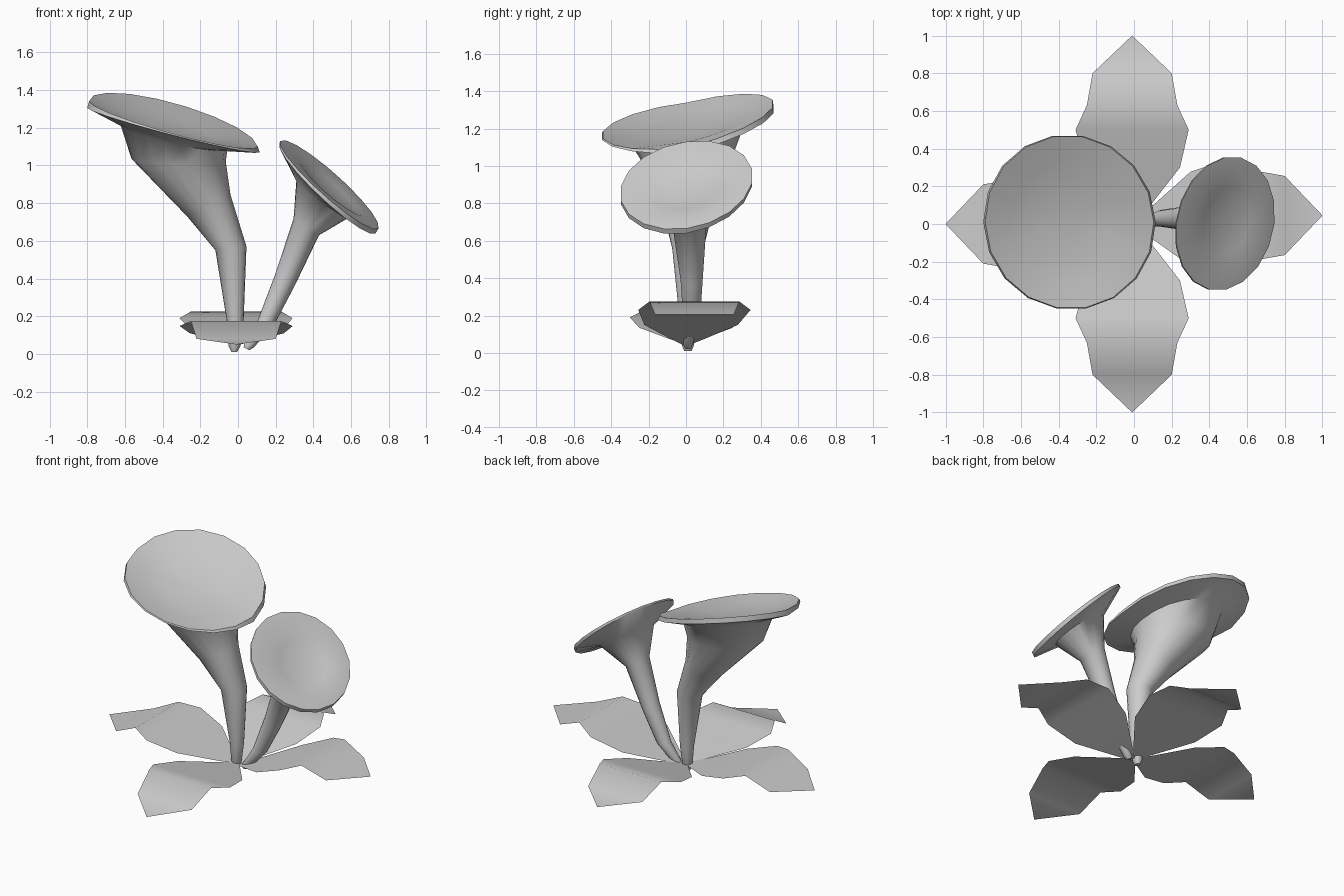
import bpy, bmesh, math
from mathutils import Vector

SIDES = 18


def finish(name, bm, angle):
    bmesh.ops.recalc_face_normals(bm, faces=bm.faces)
    me = bpy.data.meshes.new(name)
    bm.to_mesh(me)
    bm.free()
    ob = bpy.data.objects.new(name, me)
    bpy.context.collection.objects.link(ob)
    bpy.ops.object.select_all(action='DESELECT')
    ob.select_set(True)
    bpy.context.view_layer.objects.active = ob
    bpy.ops.object.shade_smooth_by_angle(angle=math.radians(angle))
    return ob


def flower(name, rings, depth):
    """Rings: left x,z, right x,z, centre y, half-width y, rise at back, drop at front, lean x."""
    bm = bmesh.new()
    loops = []
    for lx, lz, rx, rz, cy, ry, back, front, lean in rings:
        loop = []
        for i in range(SIDES):
            a = 2 * math.pi * i / SIDES
            t, s = (1 + math.cos(a)) / 2, math.sin(a)
            z = lz + (rz - lz) * t + (back if s > 0 else front) * s
            loop.append(bm.verts.new((lx + (rx - lx) * t + lean * s, cy + ry * s, z)))
        loops.append(loop)
    # shallow dish closing the mouth
    mouth = [v.co.copy() for v in loops[-1]]
    c = sum(mouth, Vector()) / SIDES
    n = (mouth[0] - c).cross(mouth[SIDES // 4] - c).normalized()
    for s, d in ((0.7, 0.55), (0.35, 0.9)):
        loops.append([bm.verts.new(c + (p - c) * s - n * depth * d) for p in mouth])
    for a, b in zip(loops, loops[1:]):
        for i in range(SIDES):
            j = (i + 1) % SIDES
            bm.faces.new((a[i], a[j], b[j], b[i]))
    bm.faces.new(loops[0][::-1])
    tip = bm.verts.new(c - n * depth)
    for i in range(SIDES):
        bm.faces.new((loops[-1][i], loops[-1][(i + 1) % SIDES], tip))
    return finish(name, bm, 50)


# Large trumpet: stem, flare, lip with raised back, mouth
flower("large_flower", [
    (-0.035, 0.01, -0.005, 0.01, 0.01, 0.02, 0, 0, 0),
    (-0.05, 0.04, 0.012, 0.04, 0.01, 0.032, 0, 0, 0),
    (-0.06, 0.18, 0.03, 0.18, 0.01, 0.045, 0, 0, 0),
    (-0.12, 0.55, 0.045, 0.57, 0.01, 0.085, 0, 0, 0),
    (-0.27, 0.73, -0.04, 0.845, 0.01, 0.14, 0, 0, 0),
    (-0.565, 1.035, -0.065, 1.02, 0.01, 0.24, 0.02, 0.02, 0),
    (-0.625, 1.22, -0.055, 1.09, 0.01, 0.30, 0.06, 0.04, 0),
    (-0.80, 1.305, 0.115, 1.07, 0.01, 0.465, 0.115, 0.03, -0.01),
    (-0.79, 1.34, 0.105, 1.10, 0.01, 0.46, 0.115, 0.055, -0.01),
    (-0.665, 1.28, -0.02, 1.13, 0.015, 0.325, 0.075, 0.055, 0),
], 0.03)

# Small trumpet
flower("small_flower", [
    (0.03, 0.035, 0.06, 0.02, 0.01, 0.017, 0, 0, 0),
    (0.035, 0.06, 0.085, 0.035, 0.01, 0.025, 0, 0, 0),
    (0.105, 0.18, 0.195, 0.16, 0.03, 0.045, 0, 0, 0),
    (0.20, 0.43, 0.30, 0.36, 0.03, 0.06, 0, 0, 0),
    (0.295, 0.72, 0.43, 0.63, 0.02, 0.09, 0.01, 0.01, 0),
    (0.31, 0.925, 0.60, 0.73, 0.005, 0.19, 0.02, 0.02, 0.02),
    (0.22, 1.12, 0.73, 0.64, 0.002, 0.355, 0.05, 0.045, 0.04),
    (0.225, 1.13, 0.745, 0.665, 0.002, 0.355, 0.05, 0.045, 0.04),
    (0.325, 1.04, 0.678, 0.735, 0.013, 0.25, 0.04, 0.04, 0.025),
], 0.03)

# Leaves: distance out and half-width, heights per leaf
OUTLINE = [(0.0, 0.01), (0.1, 0.09), (0.3, 0.25), (0.5, 0.3), (0.63, 0.24), (0.8, 0.21), (1.0, 0.0)]
LEAVES = [
    ("right_leaf", (1, 0), 0.045, (0.04, 0.075, 0.15, 0.23, 0.275, 0.205, 0.205)),
    ("back_leaf", (0, 1), -0.01, (0.05, 0.075, 0.135, 0.19, 0.225, 0.14, 0.125)),
    ("left_leaf", (-1, 0), 0.0, (0.05, 0.075, 0.135, 0.19, 0.22, 0.14, 0.125)),
    ("front_leaf", (0, -1), -0.01, (0.05, 0.07, 0.11, 0.148, 0.175, 0.08, 0.05)),
]
for name, (dx, dy), shift, heights in LEAVES:
    bm = bmesh.new()
    rows = []
    for (d, w), z in zip(OUTLINE, heights):
        off = shift * min(1, d * 2)
        cx, cy = dx * d + off * abs(dy), dy * d + off * abs(dx)
        sides = (-1, 1) if w else (0,)
        rows.append([bm.verts.new((cx - dy * w * s, cy + dx * w * s, z)) for s in sides])
    for a, b in zip(rows, rows[1:]):
        bm.faces.new([a[0]] + b + [a[1]] if len(b) == 1 else (a[0], b[0], b[1], a[1]))
    ob = finish(name, bm, 60)
    # leaf upper side faces up
    if ob.data.polygons[0].normal.z < 0:
        ob.data.flip_normals()
